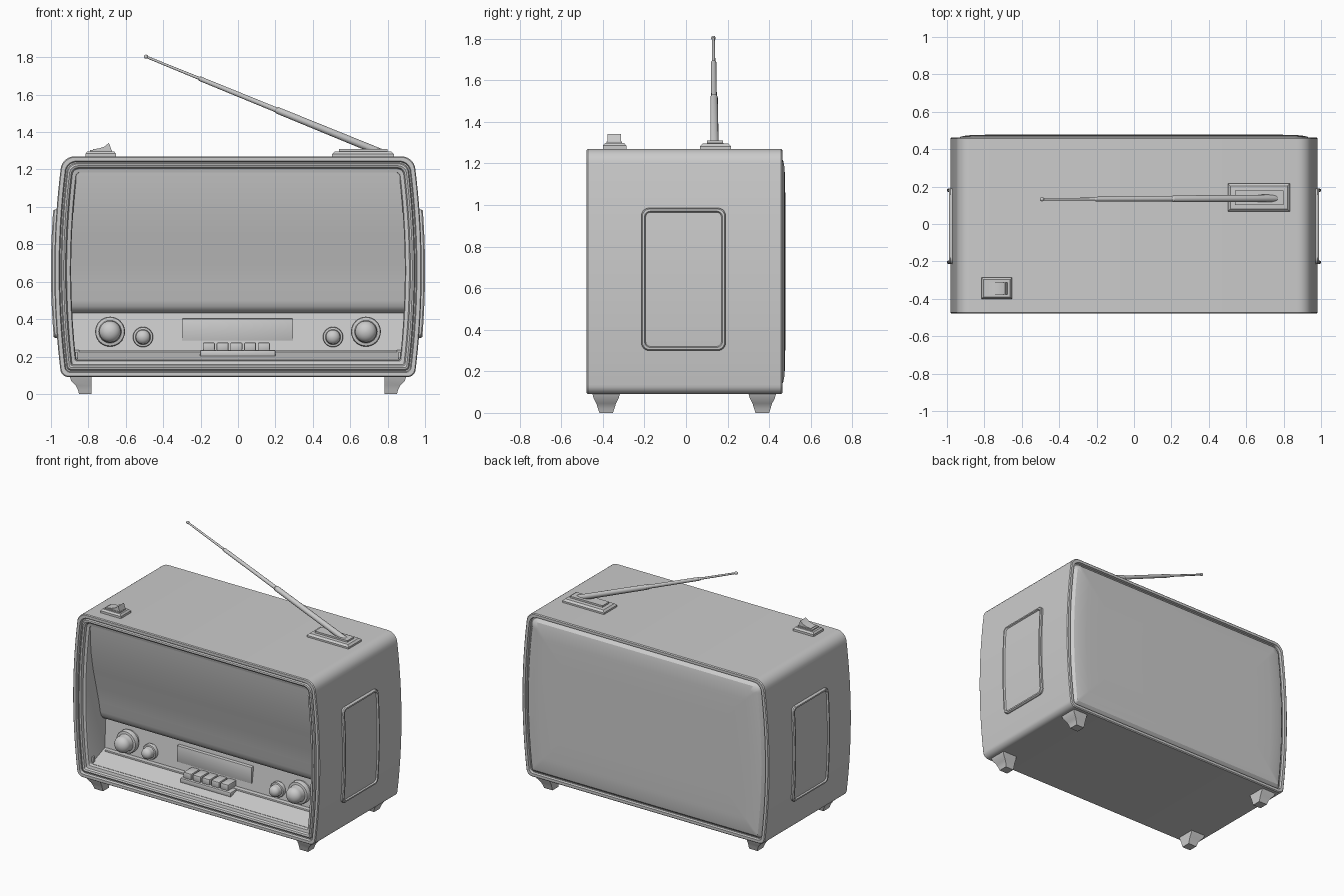
import bpy, bmesh, math
from mathutils import Vector

if "Cube" in bpy.data.objects:
    bpy.data.objects.remove(bpy.data.objects["Cube"])


def finish(name, bm, angle=32):
    bmesh.ops.recalc_face_normals(bm, faces=bm.faces)
    me = bpy.data.meshes.new(name)
    bm.to_mesh(me)
    bm.free()
    me.polygons.foreach_set("use_smooth", [True] * len(me.polygons))
    me.set_sharp_from_angle(angle=math.radians(angle))
    ob = bpy.data.objects.new(name, me)
    bpy.context.collection.objects.link(ob)
    return ob


def loft(name, loops, caps=(True, True), strips=True, angle=32):
    """Skin equal-length closed loops; caps are strips across mirrored points."""
    bm = bmesh.new()
    rows = [[bm.verts.new(p) for p in loop] for loop in loops]
    n = len(rows[0])
    for a, b in zip(rows, rows[1:]):
        for i in range(n):
            j = (i + 1) % n
            bm.faces.new((a[i], a[j], b[j], b[i]))
    for row, cap in ((rows[0], caps[0]), (rows[-1], caps[1])):
        if cap and strips:
            for i in range(n // 2 - 1):
                bm.faces.new((row[i], row[i + 1], row[n - 2 - i], row[n - 1 - i]))
        elif cap:
            bm.faces.new(row)
    return finish(name, bm, angle)


def outline(width, z0, z1, r0, r1, off=0.0, sides=20, arc=6):
    """Left-right symmetric rounded outline whose half width depends on z."""
    z0, z1 = z0 + off, z1 - off
    r0, r1 = max(r0 - off * 0.6, 0.012), max(r1 - off * 0.6, 0.012)
    pts = []
    for i in range(arc):
        a = -math.pi / 2 + math.pi / 2 * i / arc
        pts.append((width(z0 + r0) - off - r0 + r0 * math.cos(a), z0 + r0 + r0 * math.sin(a)))
    for i in range(sides + 1):
        z = z0 + r0 + (z1 - r1 - z0 - r0) * i / sides
        pts.append((width(z) - off, z))
    for i in range(1, arc + 1):
        a = math.pi / 2 * i / arc
        pts.append((width(z1 - r1) - off - r1 + r1 * math.cos(a), z1 - r1 + r1 * math.sin(a)))
    return pts + [(-x, z) for x, z in reversed(pts)]


def stack(name, levels):
    """Stacked rectangles (x0, x1, y0, y1, z)."""
    return loft(name, [[(a, c, z), (b, c, z), (b, d, z), (a, d, z)] for a, b, c, d, z in levels])


def box(name, lo, hi, bevel=0.004):
    bm = bmesh.new()
    bmesh.ops.create_cube(bm, size=1)
    for v in bm.verts:
        v.co = [(l + h) / 2 + c * (h - l) for l, h, c in zip(lo, hi, v.co)]
    if bevel:
        bmesh.ops.bevel(bm, geom=bm.edges[:], offset=bevel, segments=2, profile=0.5, affect='EDGES')
    return finish(name, bm)


def lathe(name, start, direction, profile, seg=32):
    """Spin (radius, distance) points around an axis."""
    d = Vector(direction).normalized()
    u = d.orthogonal().normalized()
    v = d.cross(u)
    loops = []
    for r, h in profile:
        loops.append([Vector(start) + d * h + (u * math.cos(t) + v * math.sin(t)) * r
                      for t in (2 * math.pi * k / seg for k in range(seg))])
    return loft(name, loops, strips=False)


def barrel(z):
    return 0.982 - 0.04 * ((z - 0.66) / 0.59) ** 2


# Cabinet shell: back panel pillow, outer skin, stepped front rim, recess wall
sections = [(0.30, 0.478), (0.16, 0.477), (0.09, 0.474), (0.055, 0.467), (0.04, 0.452),
            (0.035, 0.445), (0.028, 0.445), (0.025, 0.463), (0.006, 0.463), (0.0, 0.457),
            (0.0, -0.472), (0.005, -0.478), (0.025, -0.478), (0.03, -0.462), (0.036, -0.462),
            (0.041, -0.472), (0.05, -0.475), (0.06, -0.47), (0.066, -0.455), (0.085, -0.45),
            (0.09, -0.44), (0.09, -0.20)]
loft("cabinet", [[(x, y, z) for x, z in outline(barrel, 0.09, 1.27, 0.045, 0.075, off)]
                 for off, y in sections], caps=(True, False))

# Recessed fascia: curved speaker panel, control slope and lower ledge
fascia = [(-0.45, 1.20), (-0.44, 1.12), (-0.415, 0.98), (-0.38, 0.84), (-0.34, 0.70),
          (-0.31, 0.58), (-0.297, 0.50), (-0.288, 0.468), (-0.27, 0.445), (-0.238, 0.432),
          (-0.268, 0.235), (-0.43, 0.182), (-0.43, 0.15), (0.0, 0.15), (0.0, 1.20)]
loft("speaker_and_control_fascia",
     [[(s * (barrel(z) - 0.07), y, z) for y, z in fascia] for s in (-1, 1)], strips=False)
box("ledge_lip", (-0.85, -0.30, 0.222), (0.85, -0.25, 0.236), 0.003)

# Tuning display and push buttons
box("display_window", (-0.30, -0.268, 0.285), (0.295, -0.22, 0.402), 0.003)
box("button_tray", (-0.203, -0.37, 0.20), (0.20, -0.25, 0.233), 0.006)
for i in range(5):
    x = -0.156 + 0.0735 * i
    box(f"push_button_{i + 1}", (x - 0.032, -0.355, 0.23), (x + 0.032, -0.255, 0.275), 0.007)

# Knobs, ledge end tabs, side panels and feet on both sides
knob = [(0.9, -0.05), (0.9, 0.10), (1.0, 0.16), (1.0, 0.5), (0.95, 0.58), (0.76, 0.62), (0.72, 0.7),
        (0.72, 1.05)] + [(0.72 * math.cos(a), 1.05 + 0.6 * math.sin(a))
                         for a in (0.25, 0.5, 0.75, 1.0, 1.25, 1.5)]
for s, side in ((-1, "left"), (1, "right")):
    for kind, x, z, r in (("large", 0.684, 0.333, 0.08), ("small", 0.508, 0.304, 0.054)):
        lathe(f"{kind}_knob_{side}", (s * x, -0.252, z), (0, -1, 0), [(a * r, b * r) for a, b in knob])

    box(f"ledge_tab_{side}", (s * 0.865 - 0.008, -0.425, 0.175), (s * 0.865 + 0.008, -0.40, 0.225), 0.003)

    loft(f"side_panel_{side}",
         [[(s * (barrel(z) + h), y - 0.012, z)
           for y, z in outline(lambda _: 0.202, 0.30, 0.985, 0.035, 0.035, off)]
          for off, h in ((0, -0.01), (0, 0.011), (0.005, 0.018), (0.015, 0.018), (0.02, 0.008))],
         caps=(False, True))

    for y, end in ((-0.384, "front"), (0.367, "back")):
        levels = []
        for outer, half, z in ((0.90, 0.067, 0.095), (0.892, 0.06, 0.07), (0.868, 0.047, 0.045),
                               (0.856, 0.04, 0.022), (0.85, 0.033, 0.0)):
            a, b = sorted((s * 0.783, s * outer))
            levels.append((a, b, y - half, y + half, z))
        stack(f"{end}_foot_{side}", levels)

# Power switch: stepped base and curved rocker
stack("switch_base", [(-0.815, -0.653, -0.40, -0.287, 1.265), (-0.815, -0.653, -0.40, -0.287, 1.285),
                      (-0.805, -0.663, -0.39, -0.297, 1.297), (-0.79, -0.675, -0.382, -0.308, 1.297),
                      (-0.79, -0.675, -0.382, -0.308, 1.305)])
rocker = [(-0.775, 1.30), (-0.675, 1.30), (-0.69, 1.342), (-0.715, 1.322), (-0.745, 1.312), (-0.775, 1.309)]
loft("switch_rocker", [[(x, y, z) for x, z in rocker] for y in (-0.378, -0.313)], strips=False)

# Telescopic antenna on its stepped base
stack("antenna_base", [(0.502, 0.833, 0.067, 0.217, 1.265), (0.502, 0.833, 0.067, 0.217, 1.282),
                       (0.515, 0.82, 0.08, 0.204, 1.295), (0.54, 0.80, 0.102, 0.178, 1.297),
                       (0.54, 0.80, 0.102, 0.178, 1.309)])
foot, tip = Vector((0.76, 0.137, 1.292)), Vector((-0.492, 0.132, 1.803))
length = (tip - foot).length
rods = [(0.012, -0.015), (0.02, 0.0), (0.018, 0.44), (0.0135, 0.445), (0.0125, 0.77), (0.008, 0.775),
        (0.0065, 0.985)]
lathe("antenna_rod", foot, tip - foot, [(r, t * length) for r, t in rods] + [(0.0065, length)], 16)
lathe("antenna_tip", tip, tip - foot,
      [(0.011 * math.sin(a), -0.011 * math.cos(a)) for a in (0.1, 0.5, 1.0, 1.57, 2.1, 2.6, 3.04)], 16)
